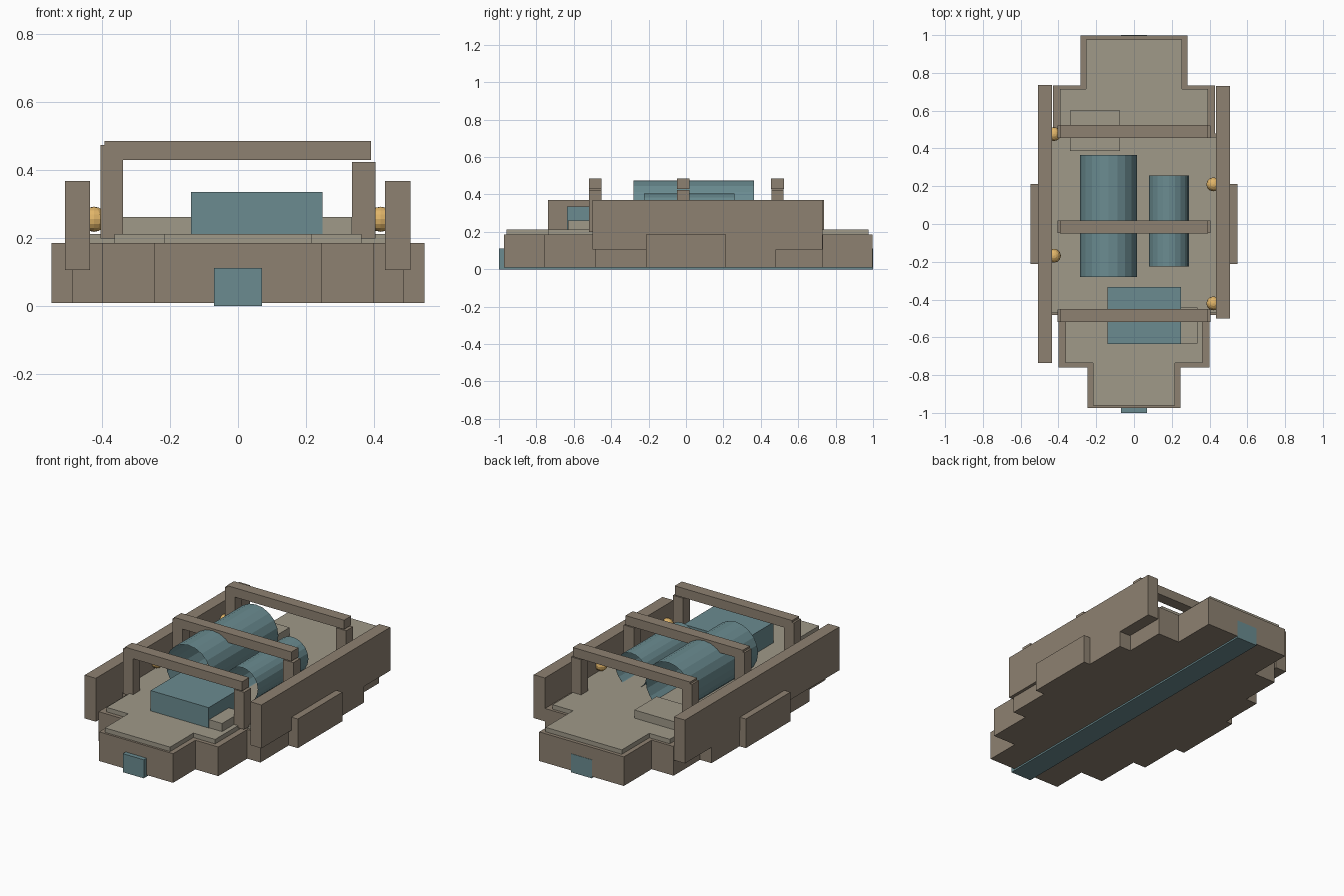
import bpy, bmesh
from mathutils import Matrix

if "Cube" in bpy.data.objects:
    bpy.data.objects.remove(bpy.data.objects["Cube"])


def material(name, rgb):
    m = bpy.data.materials.new(name)
    m.diffuse_color = (*rgb, 1)
    m.use_nodes = True
    m.node_tree.nodes["Principled BSDF"].inputs["Base Color"].default_value = m.diffuse_color
    return m


FRAME = material("frame_brown", (0.27, 0.22, 0.165))
DECK = material("deck_grey", (0.35, 0.32, 0.25))
TEAL = material("machine_teal", (0.145, 0.26, 0.28))
GOLD = material("lamp_gold", (0.75, 0.46, 0.14))


def finish(bm, name, mat):
    bmesh.ops.recalc_face_normals(bm, faces=bm.faces)
    me = bpy.data.meshes.new(name)
    bm.to_mesh(me)
    bm.free()
    me.materials.append(mat)
    ob = bpy.data.objects.new(name, me)
    bpy.context.collection.objects.link(ob)
    return ob


def box(name, x, y, z, mat):
    bm = bmesh.new()
    bmesh.ops.create_cube(bm, size=1)
    for v in bm.verts:
        for i, (lo, hi) in enumerate((x, y, z)):
            v.co[i] = lo if v.co[i] < 0 else hi
    return finish(bm, name, mat)


def stepped_plate(name, steps, z0, z1, mat):
    """Extrude a mirrored outline; steps are (half width, y start, y end)."""
    right = [p for w, a, b in steps for p in ((w, a), (w, b))]
    outline = right + [(-x, y) for x, y in reversed(right)]
    bm = bmesh.new()
    face = bm.faces.new([bm.verts.new((x, y, z0)) for x, y in outline])
    top = bmesh.ops.extrude_face_region(bm, geom=[face], use_keep_orig=True)
    for g in top["geom"]:
        if isinstance(g, bmesh.types.BMVert):
            g.co.z = z1
    return finish(bm, name, mat)


def open_tube(name, x, z, r, y0, y1, mat, sides=20):
    bm = bmesh.new()
    turn = Matrix.Translation((x, (y0 + y1) / 2, z)) @ Matrix.Rotation(1.5707963, 4, 'X')
    bmesh.ops.create_cone(bm, cap_ends=False, segments=sides, radius1=r, radius2=r,
                          depth=y1 - y0, matrix=turn)
    return finish(bm, name, mat)


# Stepped hull and the inset deck on top
stepped_plate("hull", [(0.247, -0.973, -0.76), (0.40, -0.76, -0.483), (0.488, -0.483, -0.213),
                       (0.549, -0.213, 0.213), (0.507, 0.213, 0.48), (0.43, 0.48, 0.732),
                       (0.283, 0.732, 0.998)], 0.01, 0.186, FRAME)
stepped_plate("deck", [(0.218, -0.96, -0.737), (0.363, -0.737, -0.47), (0.45, -0.47, 0.46),
                       (0.392, 0.46, 0.715), (0.255, 0.715, 0.977)], 0.186, 0.213, DECK)

# Keel bar
box("keel", (-0.07, 0.07), (-1.0, 1.0), (0.0, 0.112), TEAL)

# Side walls, the right one shorter at the front
box("left_wall", (-0.509, -0.435), (-0.737, 0.737), (0.107, 0.369), FRAME)
box("right_wall", (0.433, 0.507), (-0.5, 0.73), (0.107, 0.369), FRAME)

# Three overhead frames: left post reaches into the beam, right post stops below it
for label, y in (("front", -0.485), ("middle", -0.015), ("rear", 0.489)):
    ys = (y - 0.034, y + 0.034)
    box(label + "_beam", (-0.393, 0.391), ys, (0.43, 0.486), FRAME)
    ys = (y - 0.033, y + 0.033)
    box(label + "_left_post", (-0.405, -0.338), ys, (0.2, 0.474), FRAME)
    box(label + "_right_post", (0.336, 0.404), ys, (0.2, 0.425), FRAME)

# Machinery on the deck
open_tube("large_tank", -0.135, 0.325, 0.15, -0.281, 0.364, TEAL)
open_tube("small_tank", 0.185, 0.30, 0.105, -0.225, 0.258, TEAL)
box("equipment_box", (-0.139, 0.249), (-0.636, -0.334), (0.205, 0.336), TEAL)
box("rear_pad", (-0.339, -0.075), (0.387, 0.60), (0.205, 0.262), DECK)
box("front_pad", (0.08, 0.336), (-0.632, -0.443), (0.205, 0.262), DECK)

# Round lamps along the inner walls
for i, (x, y) in enumerate(((-0.424, 0.476), (-0.424, -0.168), (0.42, 0.21), (0.42, -0.42))):
    bm = bmesh.new()
    bmesh.ops.create_uvsphere(bm, u_segments=12, v_segments=8, radius=0.037,
                              matrix=Matrix.Translation((x, y, 0.256)))
    finish(bm, f"lamp_{i + 1}", GOLD)
